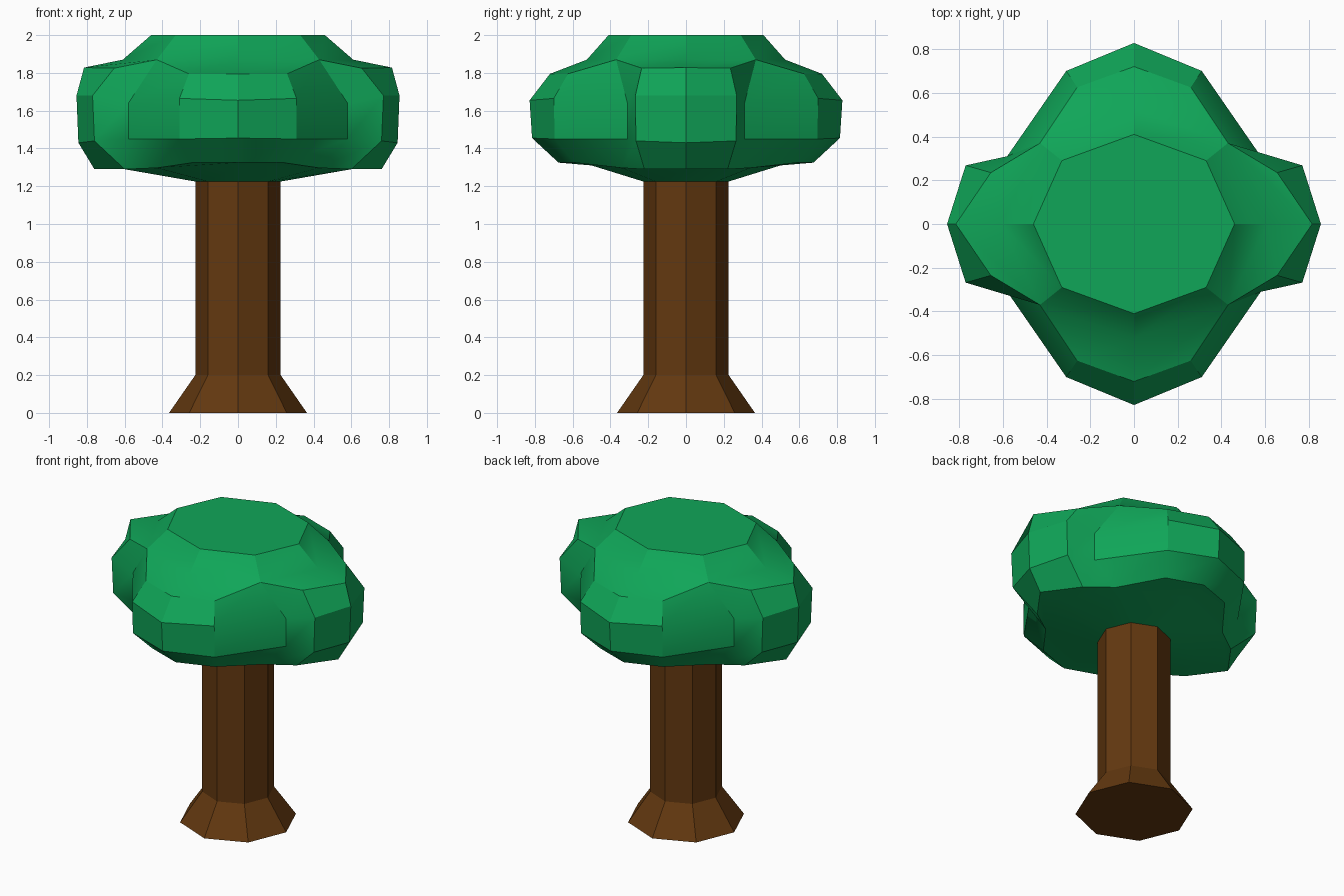
import bpy, bmesh, math

if "Cube" in bpy.data.objects:
    bpy.data.objects.remove(bpy.data.objects["Cube"])


def material(name, color):
    m = bpy.data.materials.new(name)
    m.diffuse_color = (*color, 1)
    m.use_nodes = True
    m.node_tree.nodes["Principled BSDF"].inputs["Base Color"].default_value = m.diffuse_color
    return m


leaf_green = material("leaf green", (0.005, 0.38, 0.098))
bark_brown = material("bark brown", (0.125, 0.04, 0.005))


def loft(name, rings, mat):
    """Skin a stack of closed rings; repeated points collapse into triangles."""
    bm = bmesh.new()
    cache = {}

    def vert(p):
        key = tuple(round(c, 4) + 0.0 for c in p)
        if key not in cache:
            cache[key] = bm.verts.new(key)
        return cache[key]

    rows = [[vert(p) for p in ring] for ring in rings]
    for lo, hi in zip(rows, rows[1:]):
        n = len(lo)
        for i in range(n):
            j = (i + 1) % n
            face = list(dict.fromkeys((lo[i], lo[j], hi[j], hi[i])))
            if len(face) > 2:
                bm.faces.new(face)
    for cap in (rows[0][::-1], rows[-1]):
        bm.faces.new(list(dict.fromkeys(cap)))
    bmesh.ops.recalc_face_normals(bm, faces=bm.faces[:])
    me = bpy.data.meshes.new(name)
    bm.to_mesh(me)
    bm.free()
    me.materials.append(mat)
    ob = bpy.data.objects.new(name, me)
    bpy.context.collection.objects.link(ob)
    bpy.ops.object.select_all(action='DESELECT')
    ob.select_set(True)
    bpy.context.view_layer.objects.active = ob
    bpy.ops.object.shade_smooth_by_angle(angle=math.radians(30))
    return ob


def octagon(r, z):
    return [(r * math.cos(i * math.pi / 4), r * math.sin(i * math.pi / 4), z)
            for i in range(8)]


def mirrored(x, a, j, b, y):
    """Full ring from one quadrant: side tip, side corner, joint, front corner, front tip."""
    q = [x, a, j, b, y]
    half = q + [(-p[0], p[1], p[2]) for p in q[-2::-1]]
    return half + [(p[0], -p[1], p[2]) for p in half[-2:0:-1]]


def plain(x, j, y):
    """Ring without lobes, eight distinct points."""
    return mirrored(x, j, j, j, y)


# Trunk with flared foot
loft("trunk", [octagon(0.365, 0), octagon(0.226, 0.2), octagon(0.226, 1.25)], bark_brown)

# Leafy crown with four lobes
low_joint = (0.43, 0.34, 1.297)
high_joint = (0.43, 0.37, 1.87)
loft("crown", [
    plain((0.226, 0, 1.225), (0.16, 0.16, 1.225), (0, 0.226, 1.225)),
    plain((0.6, 0, 1.29), low_joint, (0, 0.5, 1.31)),
    mirrored((0.76, 0, 1.29), (0.6, 0.22, 1.29), low_joint, (0.24, 0.59, 1.325), (0, 0.675, 1.325)),
    mirrored((0.845, 0, 1.43), (0.76, 0.265, 1.44), (0.58, 0.31, 1.45), (0.31, 0.695, 1.45), (0, 0.815, 1.455)),
    mirrored((0.855, 0, 1.68), (0.77, 0.268, 1.68), (0.58, 0.31, 1.64), (0.31, 0.70, 1.665), (0, 0.828, 1.655)),
    mirrored((0.815, 0, 1.828), (0.655, 0.235, 1.825), high_joint, (0.26, 0.625, 1.795), (0, 0.72, 1.795)),
    plain((0.61, 0, 1.87), high_joint, (0, 0.525, 1.87)),
    plain((0.46, 0, 2), (0.33, 0.29, 2), (0, 0.41, 2)),
], leaf_green)
